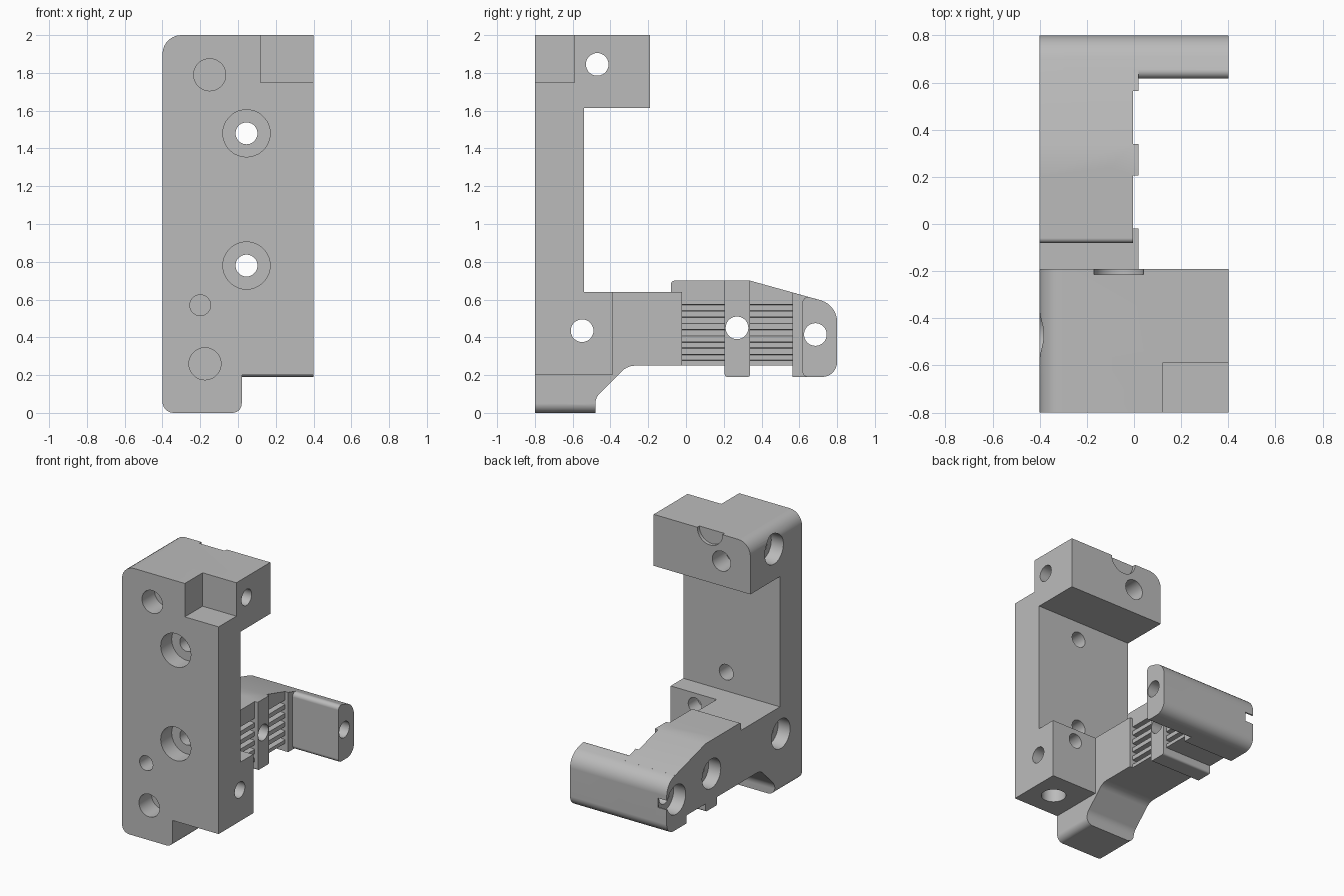
import bpy, bmesh, math
from mathutils import Vector

old = bpy.data.objects.get("Cube")
if old:
    bpy.data.objects.remove(old, do_unlink=True)

grey = bpy.data.materials.new("plain grey")
grey.use_nodes = True
colour = (0.5, 0.5, 0.5, 1)
grey.diffuse_color = colour
grey.node_tree.nodes["Principled BSDF"].inputs["Base Color"].default_value = colour


def fillet(points, steps=7):
    """Outline in 2D; a third value on a point is its corner radius."""
    out = []
    for i, p in enumerate(points):
        c = Vector(p[:2])
        if len(p) < 3:
            out.append(c)
            continue
        a = (Vector(points[i - 1][:2]) - c).normalized()
        b = (Vector(points[(i + 1) % len(points)][:2]) - c).normalized()
        half = a.angle(b) / 2
        centre = c + (a + b).normalized() * p[2] / math.sin(half)
        start = c + a * p[2] / math.tan(half) - centre
        end = c + b * p[2] / math.tan(half) - centre
        for k in range(steps + 1):
            t = k / steps
            sweep = math.pi - 2 * half
            arc = (start * math.sin((1 - t) * sweep) + end * math.sin(t * sweep)) / math.sin(sweep)
            out.append(centre + arc)
    return out


def prism(name, points, axis, lo, hi):
    """Extrude an outline along an axis."""
    place = {"x": lambda p, t: (t, p[0], p[1]),
             "y": lambda p, t: (p[0], t, p[1]),
             "z": lambda p, t: (p[0], p[1], t)}[axis]
    outline = fillet(points)
    bm = bmesh.new()
    ends = [[bm.verts.new(place(p, t)) for p in outline] for t in (lo, hi)]
    for ring in ends:
        bm.faces.new(ring)
    n = len(outline)
    for i in range(n):
        j = (i + 1) % n
        bm.faces.new((ends[0][i], ends[0][j], ends[1][j], ends[1][i]))
    bmesh.ops.recalc_face_normals(bm, faces=bm.faces)
    mesh = bpy.data.meshes.new(name)
    bm.to_mesh(mesh)
    bm.free()
    mesh.materials.append(grey)
    obj = bpy.data.objects.new(name, mesh)
    bpy.context.collection.objects.link(obj)
    return obj


def rect(a0, a1, b0, b1):
    return [(a0, b0), (a1, b0), (a1, b1), (a0, b1)]


def disc(a, b, r, n=36):
    return [(a + r * math.cos(2 * math.pi * k / n), b + r * math.sin(2 * math.pi * k / n))
            for k in range(n)]


def combine(target, other, operation):
    mod = target.modifiers.new("combine", "BOOLEAN")
    mod.object, mod.operation, mod.solver = other, operation, "EXACT"
    bpy.context.view_layer.objects.active = target
    bpy.ops.object.modifier_apply(modifier=mod.name)
    bpy.data.objects.remove(other, do_unlink=True)


def cut(points, axis, lo, hi):
    combine(bracket, prism("cutter", points, axis, lo, hi), "DIFFERENCE")


def add(name, points, axis, lo, hi):
    combine(bracket, prism(name, points, axis, lo, hi), "UNION")


# Foot and near half of the arm, hollowed underneath by a swept curve
bracket = prism("bracket", [(-0.4, 0, 0.06), (0.02, 0, 0.05), (0.02, 0.64), (-0.4, 0.64)],
                "y", -0.7, -0.02)
cut([(-0.48, -0.1), (-0.48, 0.08, 0.08), (-0.31, 0.25, 0.1), (0.1, 0.25), (0.1, -0.1)],
    "x", -0.5, 0.5)

# Upright plate, top block and lower block
add("upright_plate", [(-0.4, 0, 0.06), (0.02, 0, 0.05), (0.02, 0.2), (0.4, 0.2),
                      (0.4, 2), (-0.4, 2, 0.1)], "y", -0.8, -0.54)
add("top_block", [(-0.4, 1.615), (0.4, 1.615), (0.4, 2), (-0.4, 2, 0.1)], "y", -0.7, -0.19)
add("lower_block", rect(-0.4, 0.4, 0.2, 0.64), "y", -0.7, -0.39)

# Far half of the arm with its sloping top
add("arm", [(-0.08, 0.25), (-0.08, 0.7, 0.02), (0.34, 0.7), (0.8, 0.572, 0.12),
            (0.8, 0.19, 0.08), (0.565, 0.19), (0.565, 0.25)], "x", -0.4, -0.005)

# Toothed grooves along the inner side of the arm
for y0, y1 in ((-0.02, 0.21), (0.335, 0.565)):
    for k in range(5):
        z = 0.275 + k * 0.066
        cut([(0.01, z), (0.01, z + 0.036), (-0.045, z + 0.032), (-0.045, z + 0.004)], "y", y0, y1)

# Upright rib, end rib and end block
add("middle_rib", [(0.205, 0.19, 0.015), (0.34, 0.19, 0.015), (0.34, 0.7), (0.205, 0.7)],
    "x", -0.4, 0.02)
add("end_rib", [(0.565, 0.19), (0.7, 0.19), (0.7, 0.6), (0.565, 0.637)], "x", -0.4, 0.02)
add("end_block", [(0.617, 0.19, 0.03), (0.617, 0.623, 0.03), (0.8, 0.572, 0.12),
                  (0.8, 0.19, 0.08)], "x", -0.3, 0.4)

# Corner notch in the top block
cut(rect(0.12, 0.5, 1.75, 2.1), "y", -0.9, -0.59)

# Counterbored holes through the plate
for z in (1.48, 0.78):
    cut(disc(0.045, z, 0.058), "y", -0.9, -0.3)
    cut(disc(0.045, z, 0.125), "y", -0.9, -0.67)

# Counterbored holes from side to side
for y, z in ((-0.47, 1.845), (-0.55, 0.435), (0.27, 0.45), (0.685, 0.415)):
    cut(disc(y, z, 0.06), "x", -0.5, 0.5)
    cut(disc(y, z, 0.11), "x", -0.5, -0.3)

# Blind holes: front, back and underside
for x, z, r in ((-0.15, 1.79, 0.085), (-0.175, 0.26, 0.085), (-0.2, 0.57, 0.055)):
    cut(disc(x, z, r), "y", -0.9, -0.65)
cut(disc(-0.16, 1.8, 0.075), "y", -0.35, 0)
cut(disc(0.2, 0.55, 0.055), "y", -0.5, -0.3)
cut(disc(0.22, -0.6, 0.085), "z", 0.1, 0.35)

# Shallow bite at the top back edge and slot at the arm tip
cut(disc(-0.065, 2, 0.105), "y", -0.215, -0.1)
cut(rect(0.685, 0.9, 0.38, 0.45), "x", -0.5, -0.33)

# Smooth shading on curves only
bpy.ops.object.select_all(action="DESELECT")
bracket.select_set(True)
bpy.context.view_layer.objects.active = bracket
bpy.ops.object.shade_smooth_by_angle(angle=math.radians(30))
weighted = bracket.modifiers.new("weighted normals", "WEIGHTED_NORMAL")
weighted.keep_sharp = True
